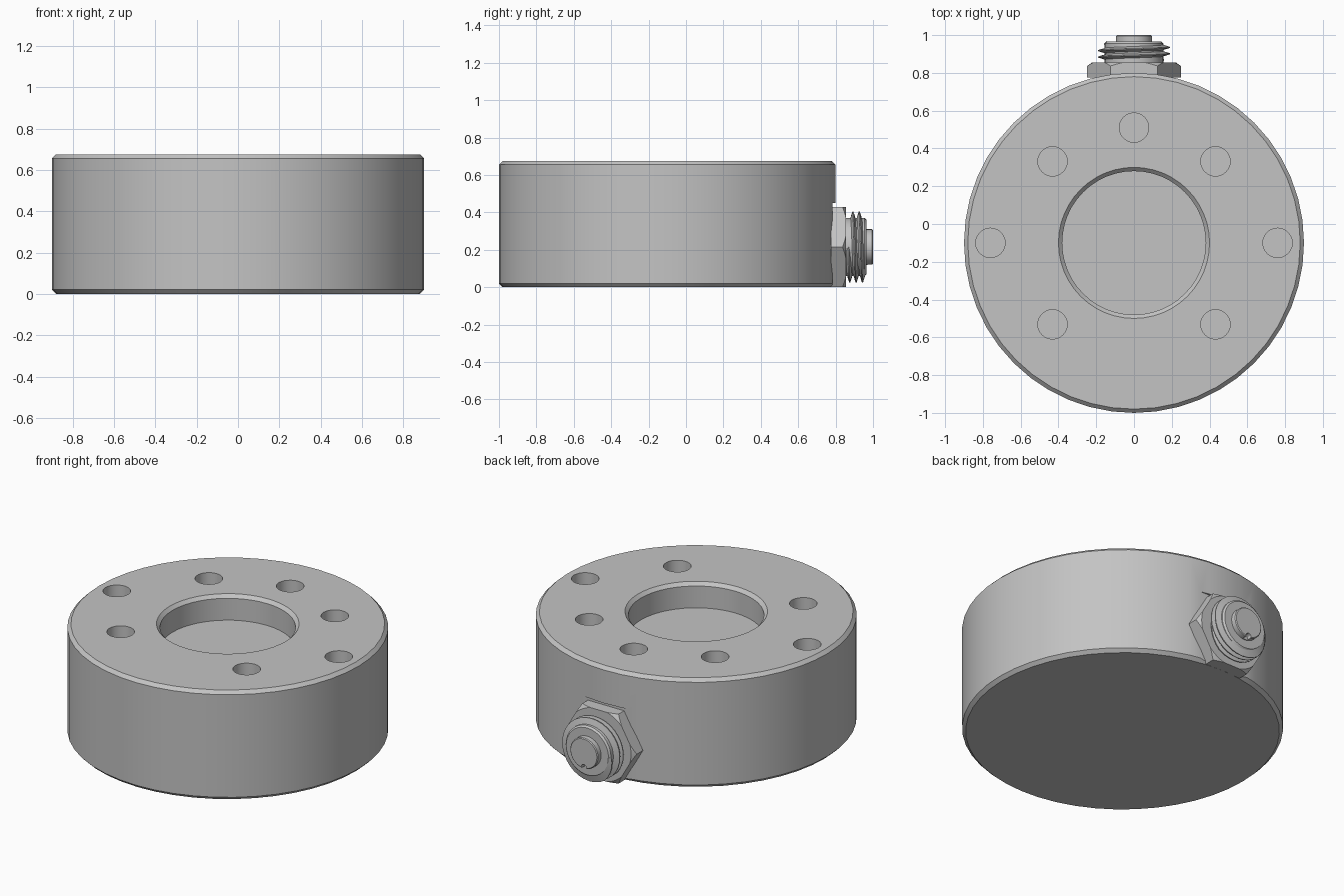
import bpy, bmesh
from math import pi, sin, cos, radians
from mathutils import Matrix

cube = bpy.data.objects.get("Cube")
if cube:
    bpy.data.objects.remove(cube, do_unlink=True)

steel = bpy.data.materials.new("satin_steel_grey")
steel.use_nodes = True
GREY = (0.55, 0.55, 0.55, 1)
steel.diffuse_color = GREY
steel.node_tree.nodes["Principled BSDF"].inputs["Base Color"].default_value = GREY

CENTRE_Y = -0.1      # centre of the round body
PLUG_Z = 0.215       # height of the connector axis
UPRIGHT = Matrix.Translation((0, CENTRE_Y, 0))
# Connector axis points backwards (+y)
SIDEWAYS = Matrix.Translation((0, 0, PLUG_Z)) @ Matrix.Rotation(-pi / 2, 4, 'X')


def finish(name, bm, matrix):
    bmesh.ops.transform(bm, matrix=matrix, verts=bm.verts)
    bmesh.ops.recalc_face_normals(bm, faces=bm.faces)
    mesh = bpy.data.meshes.new(name)
    bm.to_mesh(mesh)
    bm.free()
    mesh.materials.append(steel)
    obj = bpy.data.objects.new(name, mesh)
    bpy.context.collection.objects.link(obj)
    return obj


def lathe(name, profile, sides, matrix):
    """Turn a (radius, height) profile and cap both ends."""
    bm = bmesh.new()
    rings = [[bm.verts.new((r * cos(2 * pi * i / sides), r * sin(2 * pi * i / sides), h))
              for i in range(sides)] for r, h in profile]
    for a, b in zip(rings, rings[1:]):
        for i in range(sides):
            j = (i + 1) % sides
            bm.faces.new((a[i], a[j], b[j], b[i]))
    bm.faces.new(rings[0][::-1])
    bm.faces.new(rings[-1])
    return finish(name, bm, matrix)


def box(name, size, location):
    bm = bmesh.new()
    bmesh.ops.create_cube(bm, size=1)
    bmesh.ops.scale(bm, vec=size, verts=bm.verts)
    return finish(name, bm, Matrix.Translation(location))


def carve(target, cutters, operation='DIFFERENCE'):
    for cutter in cutters:
        cutter.hide_render = True
        mod = target.modifiers.new("carve", 'BOOLEAN')
        mod.operation = operation
        mod.solver = 'EXACT'
        mod.object = cutter
    graph = bpy.context.evaluated_depsgraph_get()
    mesh = bpy.data.meshes.new_from_object(target.evaluated_get(graph))
    target.modifiers.clear()
    target.data = mesh
    for cutter in cutters:
        bpy.data.objects.remove(cutter, do_unlink=True)


def shade(obj):
    bpy.ops.object.select_all(action='DESELECT')
    obj.select_set(True)
    bpy.context.view_layer.objects.active = obj
    bpy.ops.object.shade_smooth_by_angle(angle=radians(30))


# Round body with chamfered rims and a shallow central recess
TOP, RIM = 0.675, 0.02
body = lathe("body", [(0.88, 0), (0.9, RIM), (0.9, TOP - RIM), (0.88, TOP),
                      (0.4, TOP), (0.38, TOP - RIM), (0.38, 0.52)], 48, UPRIGHT)

# Bolt holes: five on the inner circle, two further out at the sides
hole_spots = [(0.61, a) for a in (45, 90, 135, 225, 315)] + [(0.76, 0), (0.76, 180)]
cutters = []
for radius, angle in hole_spots:
    spot = Matrix.Translation((radius * cos(radians(angle)), radius * sin(radians(angle)), 0))
    cutters.append(lathe("hole_cutter", [(0.078, 0.35), (0.078, TOP + 0.1)], 24, UPRIGHT @ spot))

# Flat seat for the connector
cutters.append(box("seat_cutter", (0.8, 0.2, 0.55), (0, 0.882, 0.175)))
carve(body, cutters)

# Hexagonal nut with rounded-off corners
nut = lathe("connector_nut", [(0.248, 0.775), (0.248, 0.855)], 6, SIDEWAYS)
carve(nut, [lathe("nut_rounder", [(0.3, 0.7), (0.3, 0.8), (0.215, 0.86)], 48, SIDEWAYS)],
      'INTERSECT')

# Connector barrel and stepped tip
CORE = 0.155
barrel = lathe("connector_barrel", [(CORE, 0.84), (CORE, 0.955), (CORE - 0.01, 0.965)],
               40, SIDEWAYS)
tip = lathe("connector_tip", [(0.095, 0.95), (0.095, 0.995), (0.09, 1.0)], 32, SIDEWAYS)
notch = Matrix.Translation((0, 0.085, 0))
carve(tip, [lathe("notch_cutter", [(0.018, 0.97), (0.018, 1.05)], 12, SIDEWAYS @ notch)])

# Helical thread that runs out at both ends
PITCH, TURNS, STEPS = 0.034, 2.5, 32
bm = bmesh.new()
total = int(TURNS * STEPS)
sections = []
for i in range(total + 1):
    a = 2 * pi * i / STEPS
    h = 0.867 + PITCH * i / STEPS
    crest = CORE + 0.035 * min(1, i / 5, (total - i) / 5) + 0.001
    sections.append([bm.verts.new((r * cos(a), r * sin(a), h + d * PITCH))
                     for r, d in ((CORE - 0.01, -0.48), (crest, -0.08),
                                  (crest, 0.08), (CORE - 0.01, 0.48))])
for s, t in zip(sections, sections[1:]):
    for k in range(4):
        m = (k + 1) % 4
        bm.faces.new((s[k], s[m], t[m], t[k]))
bm.faces.new(sections[0][::-1])
bm.faces.new(sections[-1])
thread = finish("connector_thread", bm, SIDEWAYS)

for part in (body, nut, barrel, tip, thread):
    shade(part)
